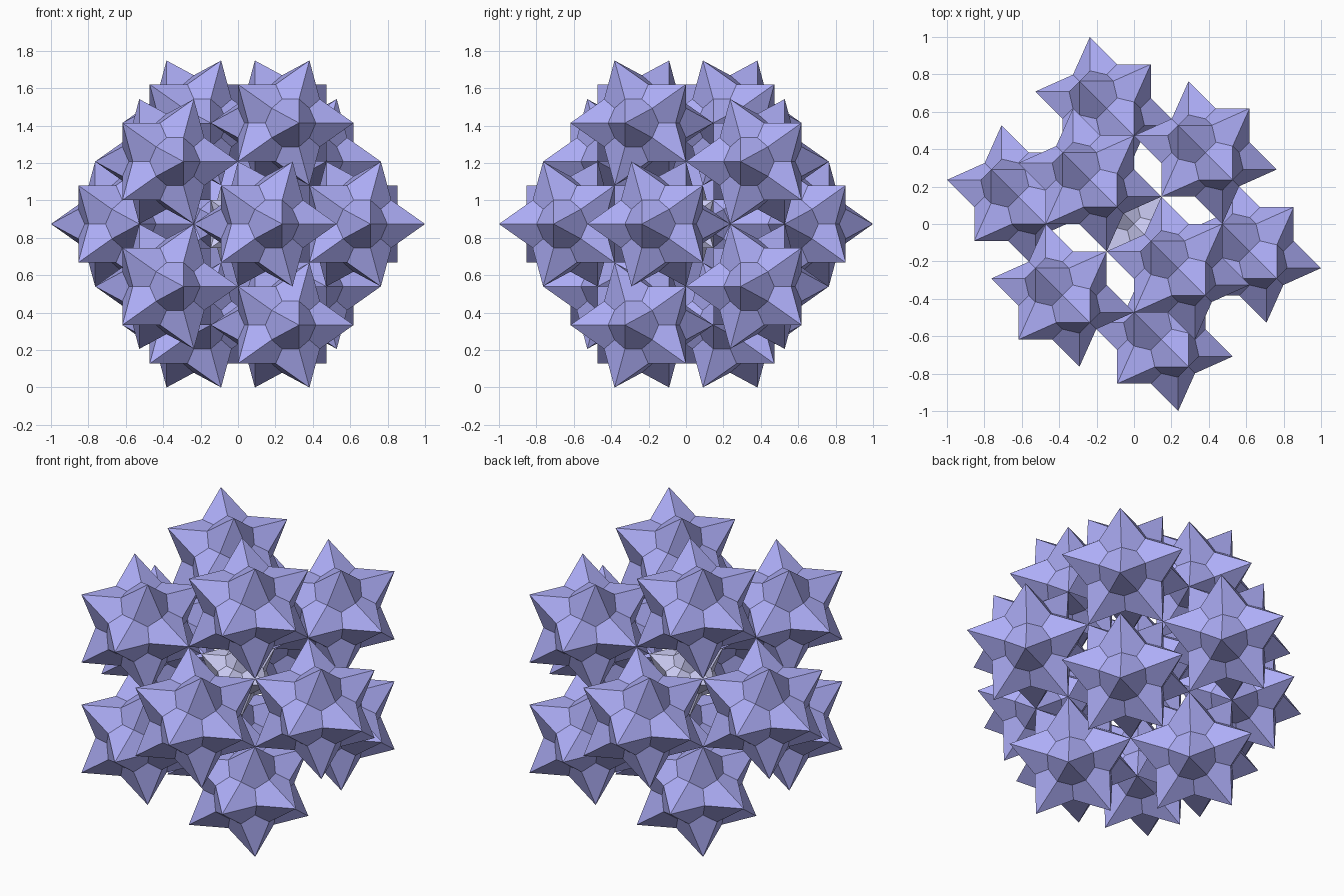
import bpy, bmesh
from math import sqrt, pi
from itertools import combinations
from mathutils import Vector, Matrix

if "Cube" in bpy.data.objects:
    bpy.data.objects.remove(bpy.data.objects["Cube"])

PHI = (1 + sqrt(5)) / 2
S = sqrt(2) / PHI**3          # spacing scale of the cluster
T = S / PHI                   # size of each outer star
TURN = Matrix.Rotation(-pi / 4, 3, 'Z')
LIFT = Vector((0, 0, PHI**2 * S))

# Twelve icosahedral directions, edge length 2
DIRS = []
for a in (1, -1):
    for b in (PHI, -PHI):
        DIRS += [Vector((a, 0, b)), Vector((0, b, a)), Vector((b, a, 0))]
DIRS = [TURN @ d for d in DIRS]


def material(name, colour):
    m = bpy.data.materials.new(name)
    m.diffuse_color = colour
    m.use_nodes = True
    m.node_tree.nodes["Principled BSDF"].inputs["Base Color"].default_value = m.diffuse_color
    return m


def star_mesh(name, size, mat):
    """Twelve-spiked star made of sixty flat kites."""
    bm = bmesh.new()
    for tri in combinations(DIRS, 3):
        if any(abs((p - q).length - 2) > 0.01 for p, q in combinations(tri, 2)):
            continue
        pit = sum(tri, Vector()) / PHI**3
        for i in range(3):
            v, a, b = tri[i], tri[(i + 1) % 3], tri[(i + 2) % 3]
            kite = [v, (v + a) / PHI**2, pit, (v + b) / PHI**2]
            if (kite[1] - v).cross(kite[3] - v).dot(v) < 0:
                kite.reverse()
            bm.faces.new([bm.verts.new(p * size) for p in kite])
    bmesh.ops.remove_doubles(bm, verts=bm.verts[:], dist=0.0005)
    bmesh.ops.recalc_face_normals(bm, faces=bm.faces[:])
    me = bpy.data.meshes.new(name)
    bm.to_mesh(me)
    bm.free()
    me.materials.append(mat)
    return me


def place(name, mesh, loc):
    ob = bpy.data.objects.new(name, mesh)
    ob.location = loc + LIFT
    bpy.context.collection.objects.link(ob)


# Outer shell: twelve stars touching at shared spikes
outer = star_mesh("outer_star", T, material("violet_blue", (0.42, 0.42, 0.93, 1)))
for i, d in enumerate(DIRS):
    place(f"outer_star_{i + 1:02d}", outer, d * S)

# Small core star whose spikes meet the inward spikes of the shell
core = star_mesh("core_star", T / PHI, material("pale_violet", (0.62, 0.62, 0.93, 1)))
place("core_star", core, Vector())
